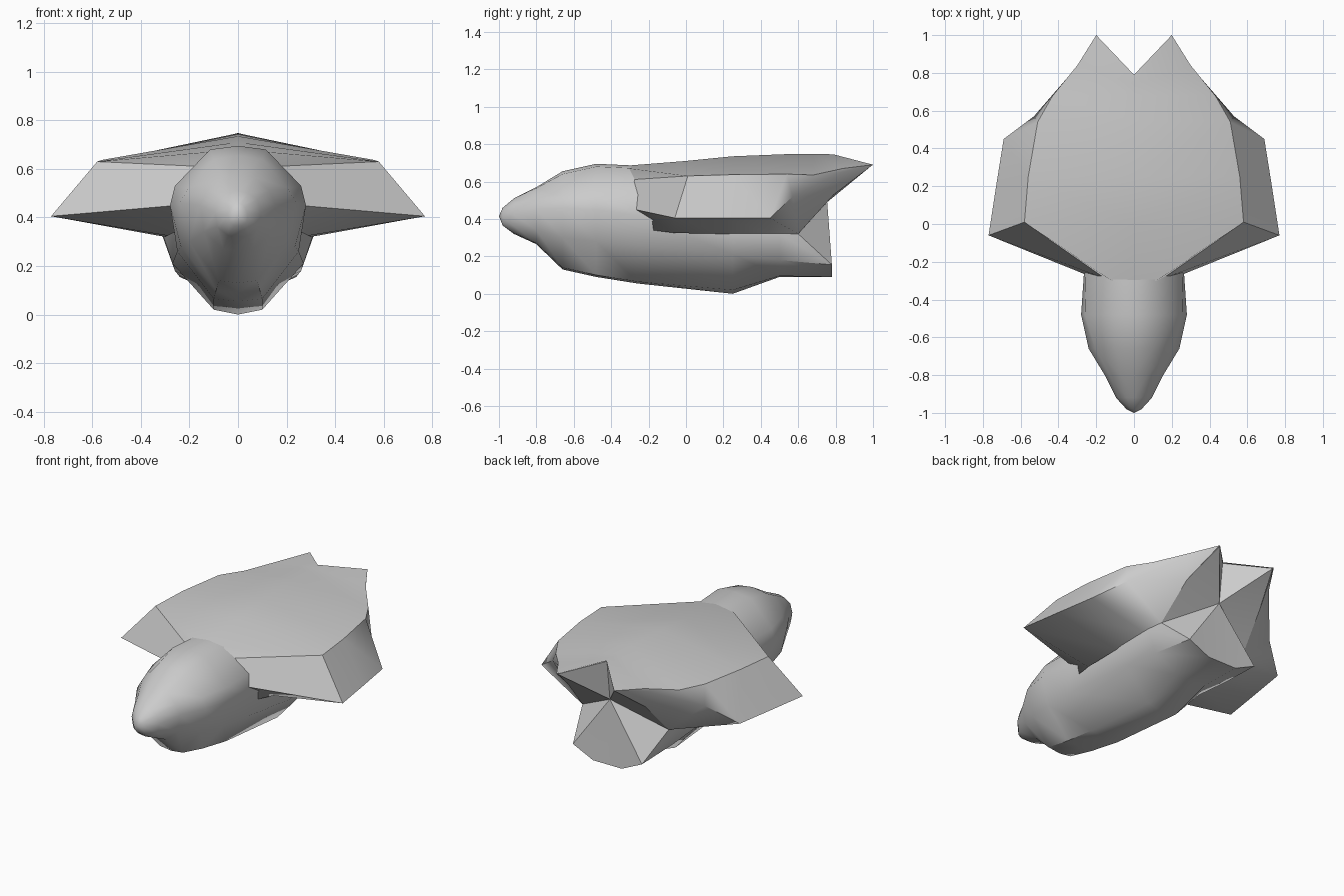
import bpy, bmesh, math
from mathutils import Vector


def loft(name, rows, tip=None, hub=None):
    """Skin half-section rows, optionally fan the ends to a point, mirror across x."""
    bm = bmesh.new()
    grid = [[bm.verts.new(p) for p in row] for row in rows]
    for a, b in zip(grid, grid[1:]):
        for i in range(len(a) - 1):
            bm.faces.new((a[i], a[i + 1], b[i + 1], b[i]))
    for point, row in ((tip, grid[0]), (hub, grid[-1])):
        if point:
            v = bm.verts.new(point)
            for p, q in zip(row, row[1:]):
                bm.faces.new((v, p, q))
    half = bmesh.ops.duplicate(bm, geom=bm.verts[:] + bm.edges[:] + bm.faces[:])["geom"]
    for v in half:
        if isinstance(v, bmesh.types.BMVert):
            v.co.x = -v.co.x
    bmesh.ops.remove_doubles(bm, verts=bm.verts[:], dist=0.0005)
    bmesh.ops.dissolve_degenerate(bm, edges=bm.edges[:], dist=0.0005)
    bmesh.ops.recalc_face_normals(bm, faces=bm.faces[:])
    mesh = bpy.data.meshes.new(name)
    bm.to_mesh(mesh)
    bm.free()
    obj = bpy.data.objects.new(name, mesh)
    bpy.context.collection.objects.link(obj)
    bpy.ops.object.select_all(action='DESELECT')
    obj.select_set(True)
    bpy.context.view_layer.objects.active = obj
    bpy.ops.object.shade_smooth_by_angle(angle=math.radians(42))
    return obj


# Fuselage sections: y, top z, shoulder, upper side, widest, lower side, keel (x, z), bottom z
sections = [
    (-.98, .46, (.015, .455), (.03, .44), (.04, .41), (.035, .38), (.015, .365), .365),
    (-.92, .51, (.04, .50), (.08, .475), (.095, .42), (.085, .36), (.04, .325), .32),
    (-.80, .57, (.07, .565), (.13, .51), (.155, .45), (.14, .34), (.06, .27), .265),
    (-.66, .655, (.10, .64), (.205, .52), (.24, .46), (.20, .30), (.08, .14), .13),
    (-.48, .695, (.115, .68), (.26, .53), (.28, .45), (.235, .28), (.09, .10), .09),
    (-.26, .685, (.11, .67), (.255, .53), (.265, .42), (.25, .26), (.10, .065), .055),
    (.25, .725, (.11, .70), (.28, .48), (.31, .33), (.27, .21), (.10, .02), 0),
    (.50, .735, (.12, .71), (.28, .48), (.31, .32), (.26, .18), (.10, .095), .09),
]
rows = [[(0, y, t)] + [(x, y, z) for x, z in pts] + [(0, y, b)]
        for y, t, *pts, b in sections]
# Scalloped rear rim, drawn out to the tail tips
rows.append([(0, .785, .74), (.197, .995, .687), (.27, .79, .53), (.30, .60, .32),
             (.24, .78, .155), (.10, .78, .09), (0, .78, .09)])
loft("fuselage", rows, tip=(0, -1, .415), hub=(0, .755, .49))

# Wing rows from front to tail: centre, upper crease, outer edge, underside root
wing_rows = [
    [(0, -.38, .68), (.15, -.29, .61), (.25, -.27, .45), (.24, -.26, .35)],
    [(0, 0, .71), (.58, .01, .63), (.77, -.06, .405), (.29, -.06, .325)],
    [(0, .25, .735), (.56, .25, .637), (.73, .20, .405), (.30, .20, .32)],
    [(0, .55, .747), (.51, .54, .64), (.69, .45, .405), (.30, .45, .32)],
    [(0, .68, .748), (.43, .68, .635), (.53, .57, .52), (.30, .60, .32)],
    [(0, .74, .747), (.30, .84, .67), (.305, .83, .65), (.27, .79, .53)],
    [(0, .79, .745), (.20, 1, .69), (.20, 1, .69), (.20, 1, .69)],
]
loft("wing", wing_rows)
